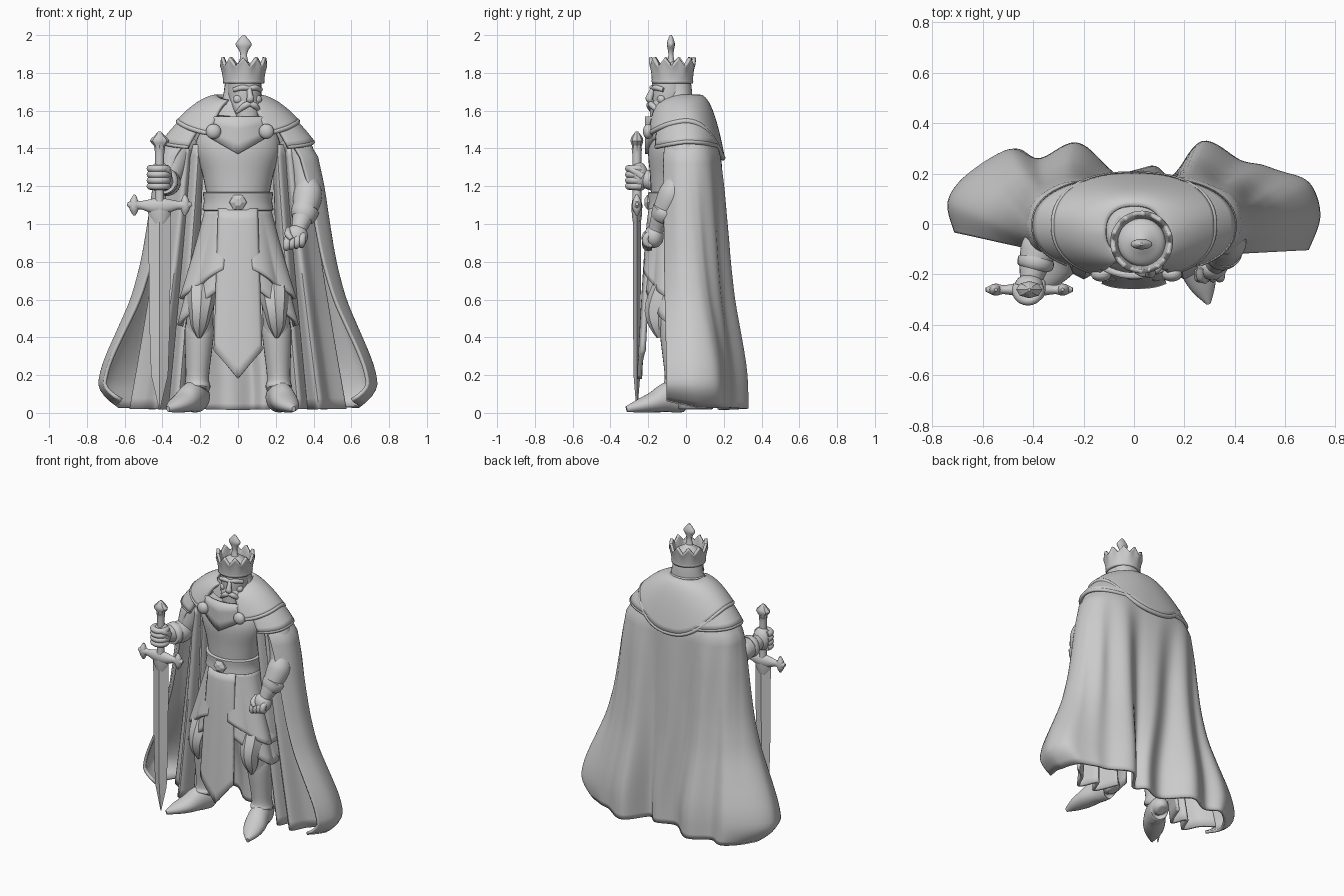
import bpy, bmesh, math
from mathutils import Vector
pi, sin, cos = math.pi, math.sin, math.cos
X, Y, Z = Vector((1, 0, 0)), Vector((0, 1, 0)), Vector((0, 0, 1))

def spline(pts, n=6):
    """Catmull-Rom through tuples of any length."""
    out, m = [], len(pts)
    for i in range(m - 1):
        a, b, c, d = pts[max(i - 1, 0)], pts[i], pts[i + 1], pts[min(i + 2, m - 1)]
        for k in range(n):
            t = k / n
            out.append(tuple(0.5 * (2*q + (r-p)*t + (2*p-5*q+4*r-s)*t*t + (3*q-p-3*r+s)*t**3)
                             for p, q, r, s in zip(a, b, c, d)))
    return out + [tuple(pts[-1])]

def lerp_table(table, z):
    """Linear lookup in a table of (key, value), keys falling."""
    for (z0, v0), (z1, v1) in zip(table, table[1:]):
        if z >= z1:
            return v0 + (v1 - v0) * min(1, max(0, (z0 - z) / (z0 - z1)))
    return table[-1][1]

def pw(v, e):
    return math.copysign(abs(v) ** e, v)

def finish(name, bm, angle=50):
    bmesh.ops.recalc_face_normals(bm, faces=bm.faces)
    me = bpy.data.meshes.new(name)
    bm.to_mesh(me)
    bm.free()
    me.shade_smooth()
    me.set_sharp_from_angle(angle=math.radians(angle))
    ob = bpy.data.objects.new(name, me)
    bpy.context.collection.objects.link(ob)
    return ob

def skin(name, rows, closed=False, thick=0, angle=50):
    """Surface through rows of points; closed rows get end caps."""
    bm = bmesh.new()
    vs = [[bm.verts.new(p) for p in r] for r in rows]
    n = len(rows[0])
    for a, b in zip(vs, vs[1:]):
        for i in range(n if closed else n - 1):
            j = (i + 1) % n
            bm.faces.new((a[i], a[j], b[j], b[i]))
    if closed and not thick:
        bm.faces.new(vs[0])
        bm.faces.new(vs[-1])
    ob = finish(name, bm, angle)
    if thick:
        m = ob.modifiers.new("thickness", 'SOLIDIFY')
        m.thickness, m.offset = thick, 0
    return ob

def tube(name, pts, ref=Y, seg=24, n=6, angle=50):
    """Loft of ellipses along (x, y, z, ra, rb)."""
    ps = spline(pts, n) if n > 1 else pts
    rows = []
    for i, p in enumerate(ps):
        t = Vector(ps[min(i + 1, len(ps) - 1)][:3]) - Vector(ps[max(i - 1, 0)][:3])
        u = t.cross(ref).normalized()
        v = t.cross(u).normalized()
        rows.append([Vector(p[:3]) + u * p[3] * cos(a) + v * p[4] * sin(a)
                     for a in (2 * pi * k / seg for k in range(seg))])
    return skin(name, rows, True, angle=angle)

def blob(name, c, r):
    bm = bmesh.new()
    bmesh.ops.create_uvsphere(bm, u_segments=24, v_segments=14, radius=1)
    bmesh.ops.scale(bm, vec=r, verts=bm.verts)
    bmesh.ops.translate(bm, vec=c, verts=bm.verts)
    return finish(name, bm)

# Torso, belt and buckle
tube("torso", [(0, -.04, .9, .2, .12), (0, -.05, 1.1, .165, .13), (0, -.05, 1.25, .185, .14),
               (0, -.05, 1.4, .225, .15), (0, -.04, 1.5, .19, .13), (0, -.05, 1.6, .09, .09)], seg=36)
tube("belt", [(0, -.05, 1.07, .17, .135), (0, -.05, 1.075, .188, .152), (0, -.05, 1.12, .18, .148),
              (0, -.05, 1.165, .186, .152), (0, -.05, 1.17, .17, .135)], seg=40, n=2)
tube("buckle", [(0, -.18, 1.115, .05, .05), (0, -.205, 1.115, .045, .045), (0, -.22, 1.115, .02, .02)],
     ref=Z, seg=6, n=1, angle=20)

# Tabard with a pointed end
us = [i / 16 * 2 - 1 for i in range(17)]
def tabard_row(t):
    return [(u * (.1 + .025 * t), -.185 - .06 * t ** .7 + .02 * abs(u) ** 3,
             1.08 - t * (.90 - .15 * abs(u))) for u in us]
skin("tabard", [tabard_row(k / 14) for k in range(15)], thick=.025)
# Chest collar with a V edge, and the two clasps
skin("chest_collar", [[(u * .15, -.205 + .05 * u * u, 1.57 + (1.37 + .09 * abs(u) - 1.57) * t)
                       for u in us] for t in (0, .35, .7, 1)], thick=.025)
for s in (-1, 1):
    blob("clasp", (s * .14 + .01, -.2, 1.49), (.04, .028, .04))

# Layered armoured skirt, open in front behind the tabard
def skirt(name, top, front, side, rx, ry, pleat):
    rows = []
    for k in range(15):
        t, row = k / 14, []
        for i in range(97):
            a = .25 + (2 * pi - .5) * i / 96
            w = 1 + pleat * t * abs(sin(a * 4))
            z = top + (front + (side - front) * abs(sin(a)) ** 1.5 - top) * t
            row.append((sin(a) * (.165 + (rx - .165) * t) * w, -.05 - cos(a) * (.125 + (ry - .125) * t) * w, z))
        rows.append(row)
    skin(name, rows, thick=.02)
skirt("skirt_lower", 1.07, .69, .46, .30, .15, .08)
skirt("skirt_upper", 1.08, .78, .60, .285, .16, .10)

for s in (-1, 1):
    # Legs, knee armour and boots
    tube("leg", [(s*.11, -.05, .95, .09, .09), (s*.17, -.06, .75, .085, .095), (s*.195, -.09, .58, .07, .08),
                 (s*.205, -.06, .42, .072, .078), (s*.215, -.04, .22, .056, .06), (s*.22, -.03, .08, .06, .07)])
    tube("knee_guard", [(s*.19, -.10, .68, .075, .07), (s*.195, -.125, .6, .075, .08), (s*.2, -.145, .53, .06, .075),
                        (s*.205, -.145, .46, .045, .05), (s*.205, -.135, .4, .012, .02)], seg=8, n=2, angle=25)
    tube("greave", [(s*.2, -.065, .48, .07, .07), (s*.205, -.06, .42, .078, .078), (s*.215, -.045, .2, .062, .068),
                    (s*.216, -.045, .14, .07, .08), (s*.218, -.05, .12, .06, .07)])
    o, f = (.075, .05) if s < 0 else (0, 0)
    tube("boot", [(s*.2, .03, .045, .03, .035), (s*.205, .01, .075, .06, .073), (s*(.225 + .2*o), -.08 + .1*f, .085, .066, .083),
                  (s*(.25 + .5*o), -.17 + .5*f, .057, .07, .056), (s*(.275 + .8*o), -.25 + .8*f, .036, .05, .035),
                  (s*(.295 + o), -.315 + f, .02, .01, .015)], ref=Z)
    # Inner folds of the cape beside the legs
    top = spline([(.19, -.03), (.21, -.09), (.25, -.05), (.27, -.08), (.31, -.04), (.35, .02)], 8)
    low = spline([(.25, .14), (.32, -.01), (.37, .08), (.43, -.03), (.49, .07), (.57, .13)], 8)
    skin("cape_lining", [[(s * (p[0] + (q[0] - p[0]) * t ** 1.15), p[1] + (q[1] - p[1]) * t, 1.42 - 1.40 * t)
                          for p, q in zip(top, low)] for t in (k / 24 for k in range(25))], thick=.018)

# Cape: plan outline of the shoulders blended into a wide wavy hem
hem = spline([(.69, -.10), (.735, .03), (.70, .15), (.60, .20), (.52, .22), (.42, .25), (.27, .315), (.15, .18), (.07, .22),
              (-.07, .19), (-.23, .315), (-.38, .25), (-.50, .29), (-.66, .19), (-.735, .09), (-.71, -.03)], 8)
flare = [(1.55, 0), (1.4, .04), (1.2, .19), (1.0, .28), (.8, .38), (.6, .53), (.4, .77), (.3, .89), (.2, .98), (.12, 1), (0, 1)]
rows = []
for k in range(46):
    z0, row = 1.52 - 1.505 * k / 45, []
    w = sum(lerp_table(flare, z0 + d) for d in (-.06, -.03, 0, .03, .06)) / 5
    shrink = 1 - 1.6 * max(0, z0 - 1.36)
    for i, (hx, hy) in enumerate(hem):
        s = i / (len(hem) - 1)
        a = math.radians(-45 + 270 * s)
        tx, ty = .395 * pw(cos(a), .8) * shrink, .01 + .165 * pw(sin(a), .8) * shrink
        x, y = tx + (hx - tx) * w, ty + (hy - ty) * w
        y += .013 * sin(s * 52) * sin(pi * s) * min(1, max(0, (1.4 - z0) * 2)) * (1 - .6 * w)
        tuck, edge = max(0, .17 - z0) / .17, min(1, max(0, (abs(hx) - .4) / .3))
        x *= 1 - .16 * tuck ** 2 * edge
        row.append((x, y, z0 + tuck * (.02 * abs(hx) / .7 + .04 * max(0, 1 - 12 * min(s, 1 - s)))))
    rows.append(row)
skin("cape", rows, thick=.018)

# Sloping shoulder mantle in two layers, each with a rolled rim
def mantle(name, gap, rx, ry, top, side, front, back, rim):
    rows, g = [], math.radians(gap)
    for k in range(15):
        t, row = k / 14, []
        for i in range(73):
            a = g + (2 * pi - 2 * g) * i / 72
            e = front if cos(a) > 0 else back
            z1 = side + (e - side) * cos(a) ** 2
            row.append((pw(sin(a), .85) * (.11 + (rx - .11) * t),
                        -.03 * (1 - t) - .005 * t - pw(cos(a), .85) * (.1 + (ry - .1) * t ** .8),
                        top - .03 * max(0, cos(a)) + (z1 - top) * t ** 1.7))
        rows.append(row)
    skin(name, rows, thick=.022)
    tube(name + "_rim", [p + (rim, rim) for p in rows[-1]], ref=Z, seg=10, n=1)
mantle("mantle_lower", 38, .395, .185, 1.655, 1.435, 1.43, 1.41, .012)
mantle("mantle_upper", 24, .315, .2, 1.675, 1.545, 1.50, 1.35, .014)
tube("neck_collar", [(0, -.04, 1.55, .15, .12), (.01, -.03, 1.63, .135, .115), (.01, -.03, 1.67, .11, .1), (.01, -.03, 1.66, .07, .07)])

# Arm holding the sword
tube("sword_arm_upper", [(-.25, -.01, 1.46, .07, .07), (-.315, -.02, 1.39, .08, .08), (-.35, -.04, 1.28, .07, .075), (-.365, -.07, 1.2, .045, .05)])
tube("sword_forearm", [(-.36, -.02, 1.22, .05, .05), (-.375, -.09, 1.22, .072, .072), (-.395, -.16, 1.23, .06, .06), (-.41, -.23, 1.24, .042, .045)], ref=Z)
tube("sword_arm_cuff", [(-.385, -.13, 1.225, .055, .055), (-.387, -.14, 1.225, .072, .072), (-.393, -.17, 1.23, .07, .07), (-.395, -.18, 1.23, .05, .05)], ref=Z, n=2)
blob("sword_hand", (-.415, -.25, 1.25), (.06, .052, .078))
for k in range(4):
    tube("finger", [(-.42 + .045 * cos(a), -.262 + .042 * sin(a), 1.2 + .031 * k, .019, .019)
                    for a in (2.6 + .6 * j for j in range(8))], ref=Z, seg=12, n=3)
tube("thumb", [(-.37, -.23, 1.25, .02, .02), (-.375, -.28, 1.285, .019, .019), (-.41, -.305, 1.3, .013, .013)], ref=Z, seg=12)

# Free arm with a fist
tube("free_arm_upper", [(.25, -.01, 1.46, .07, .07), (.315, -.01, 1.39, .08, .08), (.35, -.02, 1.28, .075, .08), (.37, -.05, 1.16, .068, .07), (.37, -.07, 1.11, .04, .04)])
tube("free_forearm", [(.365, -.05, 1.24, .05, .05), (.37, -.07, 1.16, .076, .075), (.35, -.12, 1.06, .062, .06), (.325, -.155, .98, .042, .042), (.315, -.165, .93, .04, .04)])
tube("free_arm_cuff", [(.358, -.105, 1.08, .055, .055), (.357, -.107, 1.075, .074, .071), (.342, -.13, 1.03, .063, .06), (.34, -.132, 1.025, .045, .045)], n=2)
blob("free_hand", (.31, -.17, .935), (.06, .052, .062))
for k in range(4):
    tube("free_finger", [(.345 - .027 * k, -.16, .95 - .007 * k, .016, .016), (.342 - .027 * k, -.205, .935 - .007 * k, .019, .019),
                         (.338 - .027 * k, -.21, .9 - .007 * k, .019, .019), (.335 - .027 * k, -.18, .885 - .004 * k, .014, .014)], ref=X, seg=12)
tube("free_thumb", [(.27, -.17, .97, .018, .018), (.265, -.21, .945, .018, .018), (.285, -.225, .92, .012, .012)], ref=X, seg=12)

# Sword: blade, guard, grip and pommel
sx, sy = -.415, -.26
tube("blade", [(sx, sy, 1.08, .06, .022), (sx, sy, .5, .055, .02), (sx, sy, .2, .045, .018), (sx, sy, .02, .003, .003)], seg=4, n=1, angle=15)
tube("blade_collar", [(sx, sy, 1.1, .062, .028), (sx, sy, 1.05, .06, .027), (sx, sy, 1.0, .03, .02)], seg=8, n=1)
tube("guard", [(sx - .172, sy, 1.105, .008, .008), (sx - .135, sy, 1.1, .024, .03), (sx - .1, sy, 1.1, .018, .022), (sx - .03, sy, 1.095, .028, .04),
               (sx + .03, sy, 1.095, .028, .04), (sx + .1, sy, 1.1, .018, .022), (sx + .135, sy, 1.1, .024, .03), (sx + .172, sy, 1.105, .008, .008)], ref=Z)
for s in (-1, 1):
    tube("guard_tip", [(sx + s * .133, sy, 1.045, .006, .006), (sx + s * .135, sy, 1.08, .024, .022), (sx + s * .135, sy, 1.12, .022, .022), (sx + s * .132, sy, 1.155, .006, .006)], seg=12)
tube("grip", [(sx, sy, 1.08, .026, .026), (sx, sy, 1.2, .023, .023), (sx, sy, 1.36, .024, .024), (sx, sy, 1.4, .028, .028)])
tube("pommel", [(sx, sy, 1.39, .028, .024), (sx, sy, 1.415, .03, .026), (sx, sy, 1.44, .052, .034), (sx, sy, 1.465, .03, .026), (sx, sy, 1.49, .006, .006)], seg=8, n=2, angle=30)

# Head, built on its own axis and then turned a little
head = [
    tube("skull", [(0, -.01, 1.54, .06, .06), (0, -.02, 1.6, .075, .08), (0, -.015, 1.68, .088, .095), (0, -.01, 1.78, .09, .095)]),
    tube("hair", [(0, .02, 1.58, .095, .07), (0, .02, 1.64, .112, .085), (0, .025, 1.7, .1, .078), (0, .015, 1.77, .092, .08)]),
    tube("beard", [(0, -.105, 1.53, .018, .014), (0, -.09, 1.555, .05, .035), (0, -.07, 1.59, .066, .055), (0, -.055, 1.63, .078, .055), (0, -.04, 1.67, .083, .04)]),
    tube("nose", [(0, -.105, 1.72, .012, .012), (0, -.122, 1.68, .016, .018), (0, -.128, 1.66, .021, .018), (0, -.11, 1.645, .014, .01)], seg=14),
    tube("brow", [(-.075, -.07, 1.71, .012, .012), (-.035, -.1, 1.722, .015, .015), (0, -.105, 1.718, .012, .012), (.035, -.1, 1.722, .015, .015), (.075, -.07, 1.71, .012, .012)], ref=Z, seg=12)]
for s in (-1, 1):
    head.append(blob("cheek", (s * .05, -.075, 1.66), (.028, .022, .025)))
    head.append(tube("moustache", [(0, -.122, 1.637, .014, .012), (s*.03, -.118, 1.625, .017, .016), (s*.065, -.09, 1.59, .008, .008)], seg=12))
# Crown with a zigzag top, a band and a finial
rows = [[((.1 + .016 * (k / 10) ** 2) * cos(a), (.1 + .016 * (k / 10) ** 2) * sin(a),
          1.745 + k / 10 * (.092 + .045 * abs(((a * 10 / (2 * pi)) % 1) * 2 - 1))) for a in (2 * pi * i / 80 for i in range(80))] for k in range(11)]
head.append(skin("crown", rows, True, thick=.018))
head.append(tube("crown_band", [(0, 0, 1.745, .09, .09), (0, 0, 1.748, .108, .108), (0, 0, 1.765, .109, .109), (0, 0, 1.768, .09, .09)], seg=40, n=2))
head.append(tube("crown_cap", [(0, 0, 1.77, .095, .095), (0, 0, 1.81, .09, .09), (0, 0, 1.84, .05, .05), (0, 0, 1.86, .02, .02)], seg=32))
for ob in head:
    ob.location, ob.rotation_euler = (.03, -.072, 0), (0, 0, .28)
tube("crown_finial", [(.03, -.08, 1.84, .03, .024), (.03, -.08, 1.89, .018, .014), (.03, -.08, 1.92, .025, .016), (.03, -.08, 1.95, .043, .021),
                      (.03, -.08, 1.975, .028, .016), (.03, -.08, 2.0, .006, .005)], seg=16, n=4)
